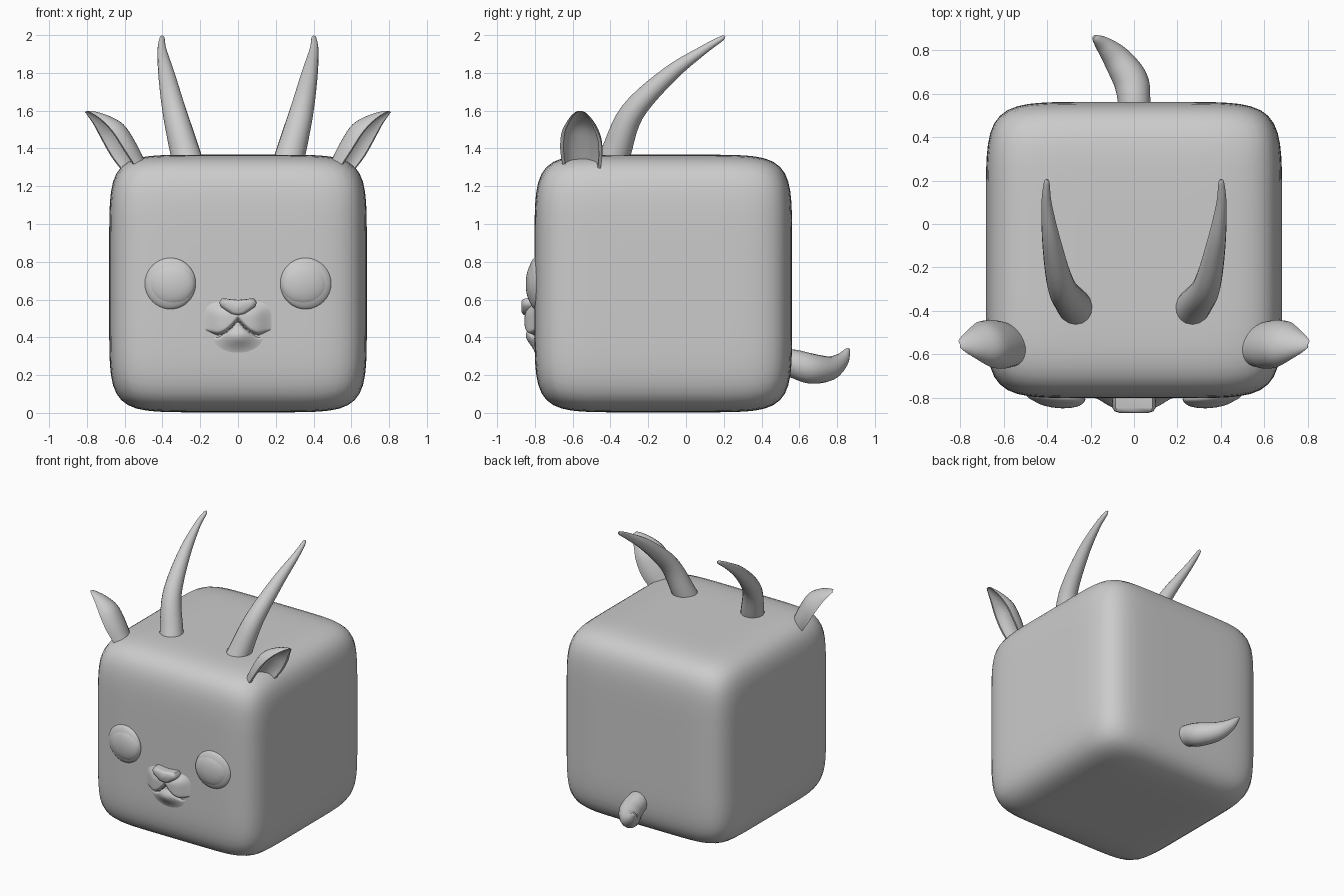
import bpy, bmesh, math
from mathutils import Vector

if "Cube" in bpy.data.objects:
    bpy.data.objects.remove(bpy.data.objects["Cube"])

grey = bpy.data.materials.new("plain_grey")
grey.diffuse_color = (0.6, 0.6, 0.6, 1)
grey.use_nodes = True
grey.node_tree.nodes["Principled BSDF"].inputs["Base Color"].default_value = grey.diffuse_color


def finish(name, bm, angle=50):
    bmesh.ops.recalc_face_normals(bm, faces=bm.faces)
    me = bpy.data.meshes.new(name)
    bm.to_mesh(me)
    bm.free()
    me.materials.append(grey)
    ob = bpy.data.objects.new(name, me)
    bpy.context.collection.objects.link(ob)
    bpy.ops.object.select_all(action='DESELECT')
    bpy.context.view_layer.objects.active = ob
    ob.select_set(True)
    bpy.ops.object.shade_smooth_by_angle(angle=math.radians(angle))
    return ob


def loft(name, rings, angle=50):
    """Skin closed rings of equal length and cap both ends."""
    bm = bmesh.new()
    vs = [[bm.verts.new(p) for p in r] for r in rings]
    n = len(vs[0])
    for a, b in zip(vs, vs[1:]):
        for i in range(n):
            bm.faces.new((a[i], a[(i + 1) % n], b[(i + 1) % n], b[i]))
    bm.faces.new(vs[0])
    bm.faces.new(vs[-1])
    return finish(name, bm, angle)


def smooth_path(pts, steps=5):
    """Catmull-Rom through points of any dimension."""
    p = [Vector(q) for q in pts]
    p = [2 * p[0] - p[1]] + p + [2 * p[-1] - p[-2]]
    out = []
    for i in range(1, len(p) - 2):
        a, b, c, d = p[i - 1:i + 3]
        for k in range(steps):
            t = k / steps
            out.append(0.5 * (2 * b + (c - a) * t + (2 * a - 5 * b + 4 * c - d) * t * t
                              + (3 * b - a - 3 * c + d) * t ** 3))
    return out + [p[-2]]


def horn_shape(name, pts, side_axis, sides=16):
    """Tapered tube; each point is x, y, z, radius."""
    path = smooth_path(pts)
    rings = []
    for i, q in enumerate(path):
        d = (path[min(i + 1, len(path) - 1)] - path[max(i - 1, 0)]).to_3d().normalized()
        u = (Vector(side_axis) - d * d.dot(Vector(side_axis))).normalized()
        v = d.cross(u)
        rings.append([q.to_3d() + q[3] * (u * math.cos(a) + v * math.sin(a))
                      for a in (2 * math.pi * k / sides for k in range(sides))])
    return loft(name, rings)


def dome(name, loc, scale, tilt=0):
    bm = bmesh.new()
    bmesh.ops.create_uvsphere(bm, u_segments=32, v_segments=20, radius=1)
    ob = finish(name, bm)
    ob.location, ob.scale, ob.rotation_euler = loc, scale, (0, 0, tilt)
    return ob


# body: softly bulging rounded cube
bm = bmesh.new()
bmesh.ops.create_cube(bm, size=2)
bmesh.ops.subdivide_edges(bm, edges=bm.edges[:], cuts=23, use_grid_fill=True)
for v in bm.verts:
    c = Vector([math.tan(x * math.pi / 4) * 0.3 + x * 0.7 for x in v.co])
    c /= sum(abs(x) ** 7 for x in c) ** (1 / 7)
    v.co = Vector((0, -0.12, 0.685)) + c * 0.682
finish("body", bm)

for s, side in ((1, "right"), (-1, "left")):
    # eye socket rim and eyeball
    dome(side + "_eyelid", (s * 0.36, -0.795, 0.685), (0.137, 0.043, 0.137), s * 0.1)
    dome(side + "_eyeball", (s * 0.353, -0.80, 0.683), (0.126, 0.047, 0.116), s * 0.1)

    # swept-back horn
    horn_shape(side + "_horn", [(s * x, y, z, r) for x, y, z, r in (
        (0.25, -0.41, 1.27, 0.085), (0.28, -0.37, 1.38, 0.079),
        (0.335, -0.285, 1.59, 0.064), (0.378, -0.09, 1.79, 0.044),
        (0.402, 0.09, 1.92, 0.024), (0.402, 0.185, 1.98, 0.014),
        (0.40, 0.205, 1.995, 0.005))], (1, 0, 0))

    # cupped ear, each station: centre x, z, half width, depth
    rings = []
    ears = smooth_path([(0.575, 1.29, 0.105, 0.09), (0.635, 1.375, 0.118, 0.105),
                        (0.69, 1.465, 0.11, 0.10), (0.74, 1.535, 0.075, 0.062),
                        (0.785, 1.58, 0.038, 0.025), (0.805, 1.595, 0.015, 0.006)], 4)
    w = Vector((-0.3, -1, 0.2)).normalized()
    back = Vector((-0.78, 0.2, 0.6)).normalized()
    for x, z, hw, dp in ears:
        c = Vector((x, -0.555, z))
        arc = [math.pi * k / 12 for k in range(13)]
        ring = [c + w * hw * math.cos(a) + back * dp * math.sin(a) for a in arc]
        ring += [c + w * hw * 0.84 * math.cos(a) + back * dp * 0.75 * math.sin(a)
                 for a in reversed(arc)]
        rings.append([Vector((s * p.x, p.y, p.z)) for p in ring])
    loft(side + "_ear", rings, 45)

# curled tail
horn_shape("tail", [(0, 0.48, 0.27, 0.07), (0, 0.57, 0.26, 0.075),
                    (-0.015, 0.66, 0.235, 0.08), (-0.075, 0.755, 0.235, 0.066),
                    (-0.135, 0.82, 0.275, 0.042), (-0.175, 0.853, 0.325, 0.018),
                    (-0.185, 0.862, 0.34, 0.006)], (0, 0, 1))


# muzzle: relief sheet with two lips, a chin and a mouth groove
def relief(x, z):
    ax = abs(x)
    line = 0.41 + 0.085 * max(0, 1 - ax / 0.11) ** 1.7 + 0.25 * max(0, ax - 0.11)
    lips = 0.062 * math.exp(-(ax / 0.15) ** 4 - ((z - 0.48) / 0.095) ** 4)
    chin = 0.055 * math.exp(-(x / 0.10) ** 2 - ((z - 0.41) / 0.065) ** 2)
    fade = max(0, min(1, (0.19 - ax) / 0.03))
    groove = 0.025 * fade * math.exp(-((z - line) / 0.01) ** 2)
    return (lips if z > line else max(chin, lips * 0.55)) - groove


bm = bmesh.new()
bmesh.ops.create_grid(bm, x_segments=72, y_segments=72, size=1)
for v in bm.verts:
    x, z = v.co.x * 0.27, 0.47 + v.co.y * 0.19
    v.co = (x, -0.793 - relief(x, z), z)
finish("muzzle", bm, 80)

# nose: rounded wedge, wide at the top
outline = [(-0.085, 0.607), (0, 0.598), (0.085, 0.607), (0.1, 0.585), (0.09, 0.562),
           (0.035, 0.522), (0, 0.515), (-0.035, 0.522), (-0.09, 0.562), (-0.1, 0.585)]
loft("nose", [[Vector((x * k, y, 0.565 + (z - 0.565) * k)) for x, z in outline]
              for y, k in ((-0.78, 1), (-0.845, 1), (-0.862, 0.9), (-0.87, 0.65))], 60)
